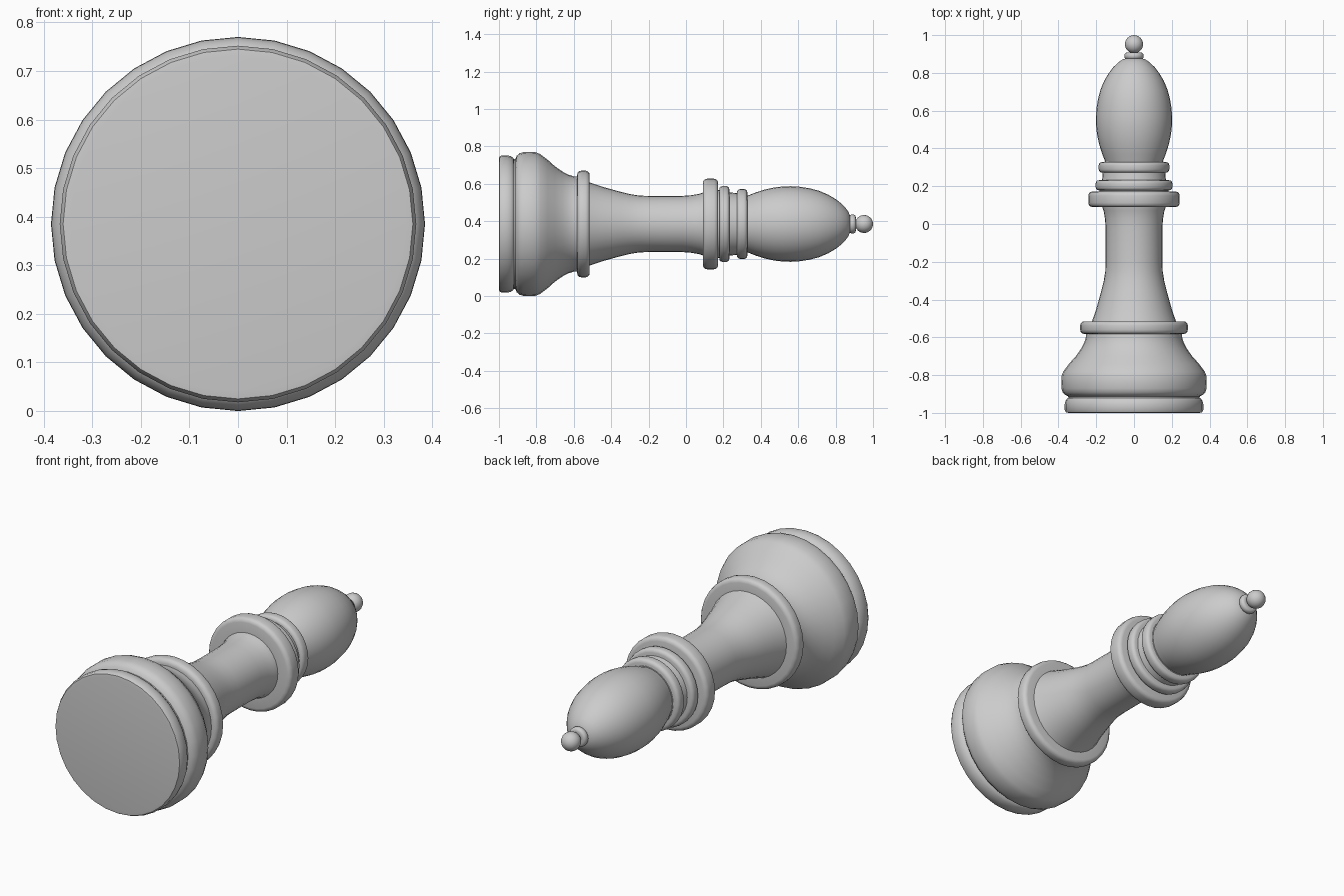
import bpy, bmesh, math
from mathutils import Matrix

SEGMENTS = 32
AXIS_HEIGHT = 0.385

cube = bpy.data.objects.get("Cube")
if cube:
    bpy.data.objects.remove(cube, do_unlink=True)

grey = bpy.data.materials.new("light grey")
grey.use_nodes = True
colour = (0.6, 0.6, 0.6, 1)
grey.diffuse_color = colour
grey.node_tree.nodes["Principled BSDF"].inputs["Base Color"].default_value = colour


def finish(name, bm):
    bmesh.ops.recalc_face_normals(bm, faces=bm.faces)
    mesh = bpy.data.meshes.new(name)
    bm.to_mesh(mesh)
    bm.free()
    mesh.materials.append(grey)
    obj = bpy.data.objects.new(name, mesh)
    bpy.context.collection.objects.link(obj)
    bpy.ops.object.select_all(action="DESELECT")
    obj.select_set(True)
    bpy.context.view_layer.objects.active = obj
    bpy.ops.object.shade_smooth_by_angle(angle=math.radians(40))


def turn(name, profile):
    """Lathe (position along y, radius) pairs and cap both ends."""
    bm = bmesh.new()
    rings = []
    for y, r in profile:
        angles = [2 * math.pi * i / SEGMENTS for i in range(SEGMENTS)]
        rings.append([bm.verts.new((r * math.sin(a), y, AXIS_HEIGHT + r * math.cos(a)))
                      for a in angles])
    for low, high in zip(rings, rings[1:]):
        for i in range(SEGMENTS):
            j = (i + 1) % SEGMENTS
            bm.faces.new((low[i], low[j], high[j], high[i]))
    bm.faces.new(rings[0])
    bm.faces.new(rings[-1])
    finish(name, bm)


def rounded_ring(name, start, end, inner, outer, bevel):
    """Band with softly rounded rims."""
    arc = [(bevel * (1 - math.cos(a)), bevel * math.sin(a))
           for a in (math.pi / 6 * k for k in range(4))]
    rise = [(start + dy, outer - bevel + dr) for dy, dr in arc]
    fall = [(end - dy, outer - bevel + dr) for dy, dr in reversed(arc)]
    turn(name, [(start, inner)] + rise + fall + [(end, inner)])


# Foot and flared base
turn("foot", [(-1, 0.345), (-0.998, 0.36), (-0.985, 0.367), (-0.955, 0.367),
              (-0.935, 0.362), (-0.922, 0.352), (-0.918, 0.34)])
turn("flared_base", [(-0.93, 0.345), (-0.912, 0.349), (-0.905, 0.365), (-0.89, 0.378),
                     (-0.87, 0.384), (-0.84, 0.385), (-0.805, 0.384), (-0.78, 0.374),
                     (-0.74, 0.344), (-0.7, 0.308), (-0.66, 0.28), (-0.63, 0.264),
                     (-0.6, 0.255), (-0.56, 0.252)])
rounded_ring("base_collar", -0.582, -0.515, 0.2, 0.285, 0.022)

# Waisted stem
turn("stem", [(-0.53, 0.228), (-0.5, 0.217), (-0.45, 0.2), (-0.4, 0.186), (-0.35, 0.172),
              (-0.3, 0.16), (-0.25, 0.152), (-0.2, 0.15), (-0.02, 0.15), (0.03, 0.154),
              (0.07, 0.161), (0.09, 0.168), (0.11, 0.17)])

# Stacked neck rings
rounded_ring("wide_neck_ring", 0.09, 0.172, 0.15, 0.242, 0.022)
turn("neck_core", [(0.15, 0.185), (0.19, 0.18), (0.24, 0.168), (0.28, 0.165), (0.33, 0.155)])
rounded_ring("middle_neck_ring", 0.178, 0.232, 0.15, 0.203, 0.018)
rounded_ring("upper_neck_ring", 0.272, 0.328, 0.14, 0.187, 0.018)

# Egg-shaped head
turn("head", [(0.31, 0.145), (0.33, 0.152), (0.37, 0.168), (0.42, 0.184), (0.47, 0.195),
              (0.52, 0.201), (0.56, 0.202), (0.61, 0.199), (0.66, 0.191), (0.71, 0.178),
              (0.76, 0.157), (0.8, 0.133), (0.83, 0.11), (0.855, 0.084), (0.87, 0.062),
              (0.88, 0.035)])

# Finial
rounded_ring("finial_ring", 0.872, 0.908, 0.03, 0.051, 0.015)
bm = bmesh.new()
bmesh.ops.create_uvsphere(bm, u_segments=24, v_segments=12, radius=0.048,
                          matrix=Matrix.Translation((0, 0.952, AXIS_HEIGHT))
                          @ Matrix.Rotation(math.pi / 2, 4, "X"))
finish("finial_ball", bm)
